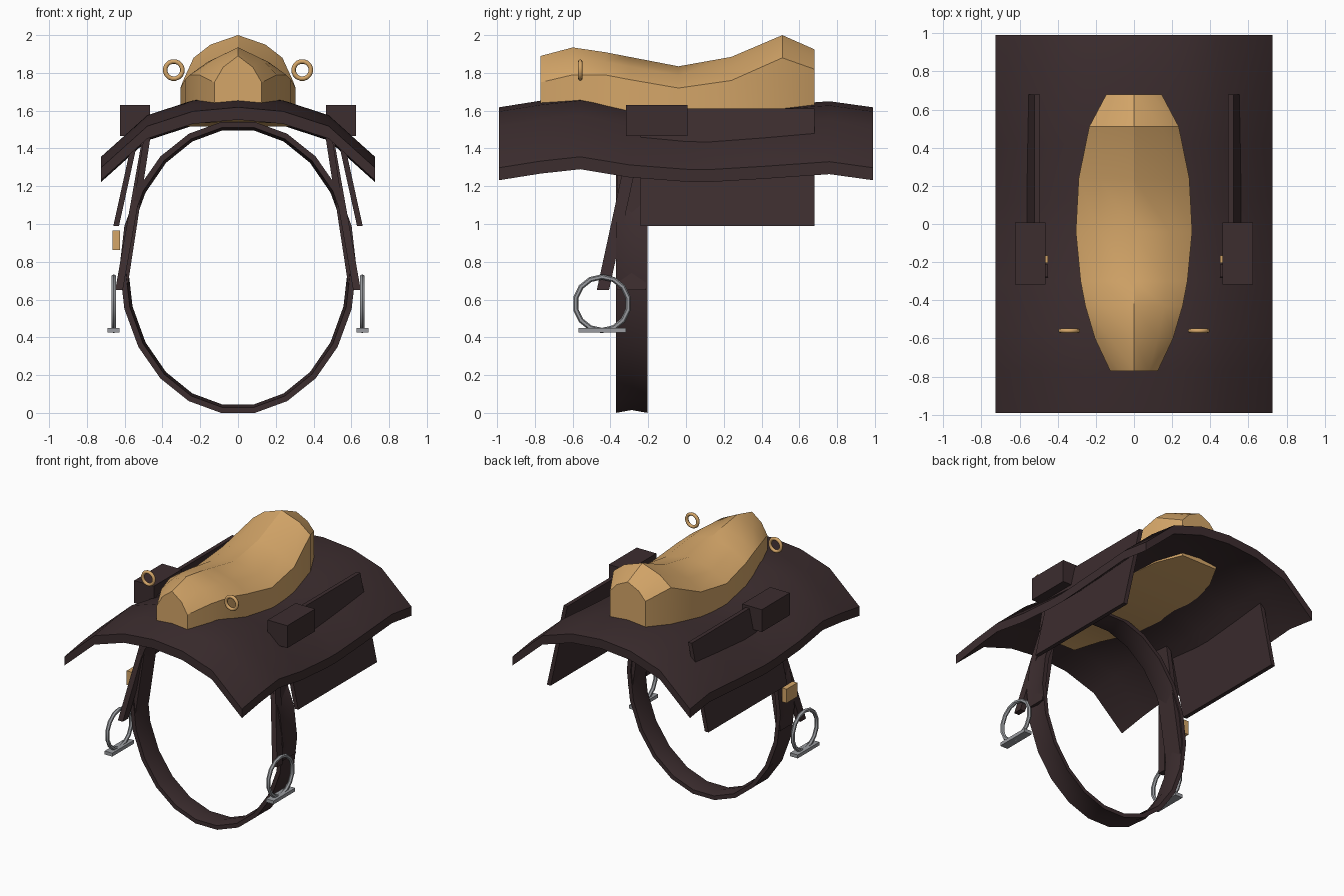
import bpy, bmesh, math
from mathutils import Vector

if "Cube" in bpy.data.objects:
    bpy.data.objects.remove(bpy.data.objects["Cube"])

def material(name, rgb):
    m = bpy.data.materials.new(name)
    m.diffuse_color = (*rgb, 1)
    m.use_nodes = True
    m.node_tree.nodes["Principled BSDF"].inputs["Base Color"].default_value = m.diffuse_color
    return m

DARK = material("dark leather", (0.045, 0.026, 0.028))
TAN = material("tan leather", (0.66, 0.38, 0.14))
STEEL = material("steel", (0.32, 0.33, 0.35))

def lerp(table, t):
    for (a, va), (b, vb) in zip(table, table[1:]):
        if t <= b:
            return va + (vb - va) * max(0, (t - a) / (b - a))
    return table[-1][1]

def finish(name, bm, mat, smooth=None):
    bmesh.ops.recalc_face_normals(bm, faces=bm.faces)
    me = bpy.data.meshes.new(name)
    bm.to_mesh(me)
    bm.free()
    ob = bpy.data.objects.new(name, me)
    bpy.context.collection.objects.link(ob)
    me.materials.append(mat)
    if smooth:
        bpy.context.view_layer.objects.active = ob
        ob.select_set(True)
        bpy.ops.object.shade_smooth_by_angle(angle=math.radians(smooth))
        ob.select_set(False)
    return ob

def loft(name, rings, mat, closed=False, smooth=None):
    """Skin equal-length closed cross-sections; cap the ends or join them."""
    bm = bmesh.new()
    vs = [[bm.verts.new(p) for p in r] for r in rings]
    n = len(vs[0])
    pairs = list(zip(vs, vs[1:])) + ([(vs[-1], vs[0])] if closed else [])
    for a, b in pairs:
        for i in range(n):
            j = (i + 1) % n
            bm.faces.new((a[i], a[j], b[j], b[i]))
    if not closed:
        bm.faces.new(vs[0])
        bm.faces.new(vs[-1])
    return finish(name, bm, mat, smooth)

def strap(name, top, bottom, tx, wy, mat):
    """Slanted strap with level ends: tx thick in x, wy wide in y."""
    ring = lambda c: [(c[0] + sx * tx / 2, c[1] + sy * wy / 2, c[2])
                      for sx, sy in ((-1, -1), (1, -1), (1, 1), (-1, 1))]
    return loft(name, [ring(bottom), ring(top)], mat)

def box(name, lo, hi, mat):
    c = [(a + b) / 2 for a, b in zip(lo, hi)]
    return strap(name, (c[0], c[1], hi[2]), (c[0], c[1], lo[2]),
                 abs(hi[0] - lo[0]), hi[1] - lo[1], mat)

def torus(name, c, major, minor, axis, nu, nv, mat, smooth=None):
    rings = []
    for i in range(nu):
        a = 2 * math.pi * (i + 0.5) / nu
        ring = []
        for k in range(nv):
            b = 2 * math.pi * k / nv
            r, h = major + minor * math.cos(b), minor * math.sin(b)
            p, q = r * math.cos(a), r * math.sin(a)
            ring.append(Vector(c) + Vector((h, p, q) if axis == 'x' else (p, h, q)))
        rings.append(ring)
    return loft(name, rings, mat, True, smooth)

# Saddle pad: arched sheet with a gentle wave along its length
wave = [(-.99, 0), (-.77, .035), (-.56, .058), (-.3, .015), (0, -.008),
        (.12, -.01), (.42, .008), (.76, .032), (.99, 0)]
arch = [(-.725, -.32), (-.48, -.1), (-.24, -.022), (0, 0),
        (.24, -.022), (.48, -.1), (.725, -.32)]
rings = []
for y, w in wave:
    up = [(x, y, 1.618 + d + w) for x, d in arch]
    low = [(x, y, 1.552 + d + w) for x, d in reversed(arch)]
    rings.append(up + low)
loft("saddle_pad", rings, DARK, smooth=25)

# Seat: upright side wall, crease, then a rounded top
# columns: y, half width, crease z, top z
seat = [(-.77, .125, 1.75, 1.89), (-.6, .205, 1.79, 1.935), (-.43, .255, 1.79, 1.91),
        (-.3, .28, 1.765, 1.885), (-.04, .305, 1.72, 1.835), (.24, .29, 1.76, 1.885),
        (.51, .235, 1.88, 2.0), (.68, .145, 1.82, 1.925)]
rings = []
for y, h, zc, zt in seat:
    zb = 1.52 + lerp(wave, y)
    zm = zc + (zt - zc) * .58
    rings.append([(-h, y, zb), (h, y, zb), (h, y, zc), (.62 * h, y, zm),
                  (0, y, zt), (-.62 * h, y, zm), (-h, y, zc)])
loft("seat", rings, TAN, smooth=30)

# Girth: 22-sided hoop with a shallow groove around the middle
rings = []
for i in range(22):
    a = 2 * math.pi * (i + .5) / 22
    ring = []
    for y, d in ((-.37, 0), (-.288, .015), (-.205, 0), (-.205, .03), (-.288, .045), (-.37, .03)):
        ring.append(((.627 - d) * math.sin(a), y, .77 - (.778 - d) * math.cos(a)))
    rings.append(ring)
loft("girth", rings, DARK, True, smooth=25)

for s, side in ((-1, "left"), (1, "right")):
    # Side flap, poking through the pad at its top
    strap(side + "_flap", (s * .508, .22, 1.612), (s * .645, .22, .99), .03, .92, DARK)
    # Pouch on the pad
    box(side + "_pouch", (s * .465, -.318, 1.465), (s * .625, .008, 1.63), DARK)
    # Billet strap down to the girth
    strap(side + "_billet", (s * .475, -.288, 1.5), (s * .605, -.288, .65), .035, .15, DARK)
    # Stirrup leather, stirrup ring and tread
    strap(side + "_stirrup_leather", (s * .47, -.245, 1.55), (s * .63, -.44, .65), .04, .065, DARK)
    torus(side + "_stirrup", (s * .658, -.445, .578), .142, .014, 'x', 14, 6, STEEL, 50)
    box(side + "_stirrup_tread", (s * .628, -.57, .425), (s * .69, -.318, .45), STEEL)
    # Ring beside the pommel and small leather buckle
    torus(side + "_pommel_ring", (s * .34, -.56, 1.815), .046, .012, 'y', 16, 8, TAN, 60)
    box(side + "_leather_buckle", (s * .452, -.205, 1.5), (s * .475, -.165, 1.56), TAN)

# Girth buckle on the left side only
box("girth_buckle", (-.665, -.35, .862), (-.625, -.225, .965), TAN)
